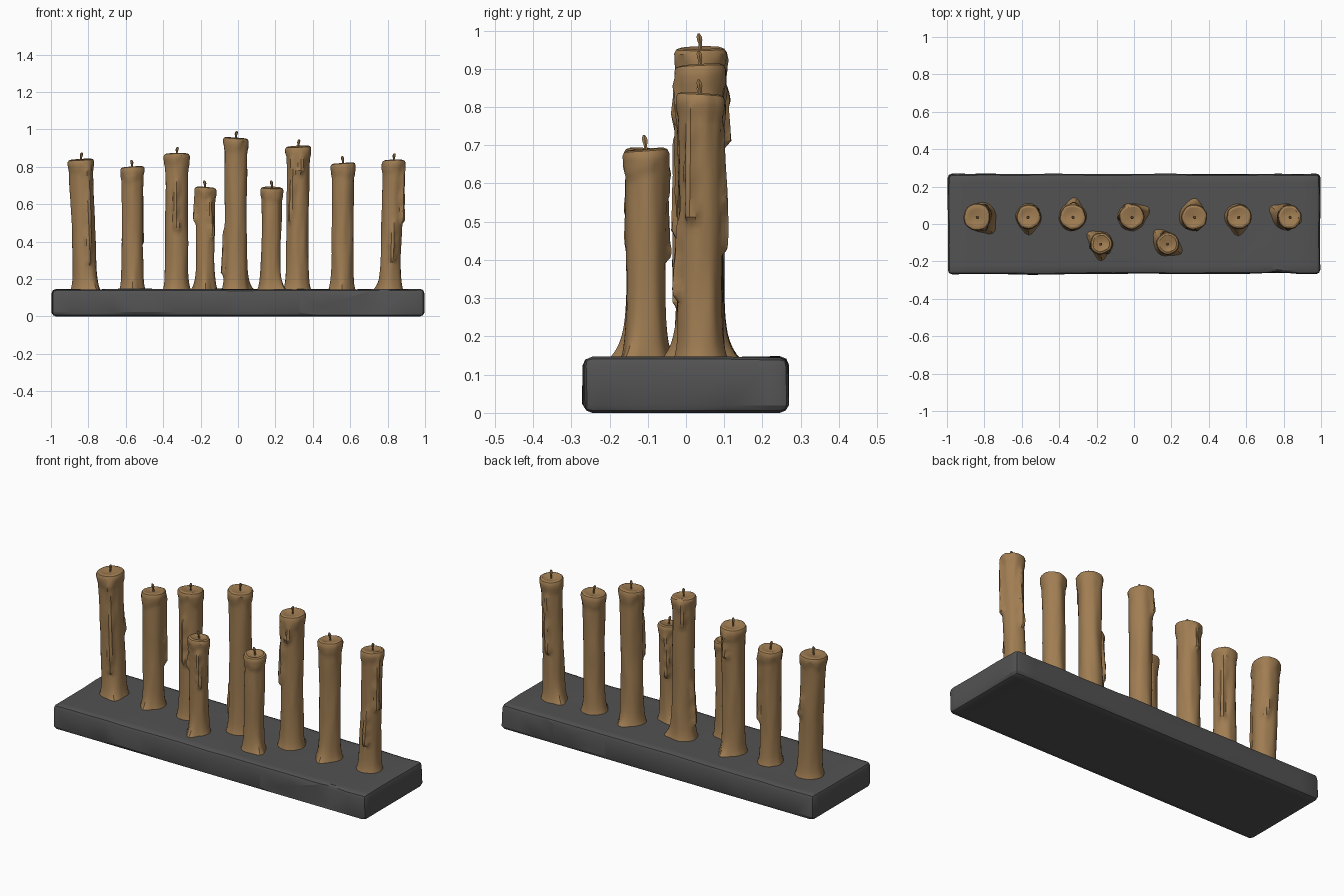
import bpy, bmesh, math
from mathutils import Vector, noise

if "Cube" in bpy.data.objects:
    bpy.data.objects.remove(bpy.data.objects["Cube"])

SIDES, RINGS, FLOOR = 32, 40, 0.135


def material(name, rgb):
    m = bpy.data.materials.new(name)
    m.diffuse_color = (*rgb, 1)
    m.use_nodes = True
    m.node_tree.nodes["Principled BSDF"].inputs["Base Color"].default_value = m.diffuse_color
    return m


WAX = material("tan_wax", (0.35, 0.205, 0.085))
STONE = material("dark_grey_stone", (0.085, 0.085, 0.087))


def finish(bm, name, mat, angle):
    bmesh.ops.recalc_face_normals(bm, faces=bm.faces)
    me = bpy.data.meshes.new(name)
    bm.to_mesh(me)
    bm.free()
    me.materials.append(mat)
    ob = bpy.data.objects.new(name, me)
    bpy.context.collection.objects.link(ob)
    bpy.ops.object.select_all(action='DESELECT')
    ob.select_set(True)
    bpy.context.view_layer.objects.active = ob
    bpy.ops.object.shade_smooth_by_angle(angle=math.radians(angle))


def skin(bm, rings):
    """Bridge a list of vertex rings and cap both ends."""
    loops = [[bm.verts.new(p) for p in r] for r in rings]
    n = len(loops[0])
    for a, b in zip(loops, loops[1:]):
        for i in range(n):
            j = (i + 1) % n
            bm.faces.new((a[i], a[j], b[j], b[i]))
    bm.faces.new(loops[0])
    bm.faces.new(loops[-1])


def smooth(t):
    t = max(0.0, min(1.0, t))
    return t * t * (3 - 2 * t)


def turn(a, degrees):
    """Signed angle from the given direction."""
    return (a - math.radians(degrees) + math.pi) % (2 * math.pi) - math.pi


# Stone slab: bevelled block, sliced and gently roughened
def slab():
    bm = bmesh.new()
    bmesh.ops.create_cube(bm, size=1)
    for v in bm.verts:
        v.co = Vector((v.co.x * 1.99, v.co.y * 0.535, v.co.z * 0.145 + 0.0725))
    bmesh.ops.bevel(bm, geom=bm.edges[:], offset=0.022, segments=2,
                    profile=0.5, affect='EDGES')
    cuts = [(Vector((x * 0.11, 0, 0)), Vector((1, 0, 0))) for x in range(-8, 9)]
    cuts += [(Vector((0, y * 0.11, 0)), Vector((0, 1, 0))) for y in range(-2, 3)]
    cuts.append((Vector((0.5, 0, 0.075)), Vector((-0.3, 0, 1))))
    for co, no in cuts:
        bmesh.ops.bisect_plane(bm, geom=bm.verts[:] + bm.edges[:] + bm.faces[:],
                               plane_co=co, plane_no=no)
    for v in bm.verts:
        c = v.co.copy()
        n = noise.noise_vector(c * 5)
        if c.z > 0.01:
            v.co += Vector((n.x * 0.005, n.y * 0.006, n.z * 0.006))
        # chipped patch low on the front face
        if c.y < -0.25 and 0.35 < c.x < 0.8 and 0.02 < c.z < 0.07 + 0.3 * (c.x - 0.5):
            v.co.y += 0.009
    bm.normal_update()
    bmesh.ops.triangulate(bm, faces=[f for f in bm.faces if f.normal.z > -0.9])
    finish(bm, "stone_base", STONE, 25)


# Candle: turned profile with wax runs raised along chosen directions
def candle(idx, x, lean, top, r, drips, feet):
    y = -0.105 if top < 0.7 else 0.038

    def radius(a, z, t):
        around = Vector((math.cos(a), math.sin(a), 0))
        rad = r * (1.04 - 0.06 * math.sin(math.pi * t))
        rad += 0.014 * math.exp(-(z - FLOOR) / 0.035)
        rad += 0.005 * noise.noise(around * 1.8 + Vector((0, 0, z * 5 + idx * 9)))
        # lumpy overflow below the rim
        low = 0.07 + 0.04 * noise.noise(around * 1.5 + Vector((0, 0, idx * 3.1)))
        rad += 0.006 * smooth((z - top + low) / 0.03)
        bump = 0
        for ang, z1, z0 in drips:
            f = (z1 - z) / (z1 - z0)
            w = 0.18 + 0.12 * math.sin(f * 9 + idx) ** 2
            lift = smooth((z1 + 0.03 - z) / 0.05) * smooth((z - z0 + 0.012) / 0.025)
            lift *= 0.6 + 0.4 * smooth(f)
            side = turn(a, ang + 6 * math.sin(f * 4 + idx))
            bump = max(bump, 0.018 * lift * math.exp(-(side / w) ** 4))
        for ang in feet:
            lobe = math.exp(-(turn(a, ang) / 0.4) ** 2)
            bump = max(bump, 0.035 * lobe * math.exp(-(z - FLOOR) / 0.05))
        return rad + bump

    def ring(z, t, inset=0.0, scale=1.0):
        pts = []
        for i in range(SIDES):
            a = 2 * math.pi * i / SIDES
            q = (radius(a, z, t) - inset) * scale
            pts.append((x + lean * t + q * math.cos(a), y + q * math.sin(a),
                        z + 0.004 * math.sin(a + idx) * smooth(t * 4 - 3)))
        return pts

    side_top = top - 0.014
    rings = [ring(FLOOR + (side_top - FLOOR) * k / RINGS, k / RINGS)
             for k in range(RINGS + 1)]
    # rounded rim and shallow melted pool
    rings += [ring(top - 0.004, 1, 0.005), ring(top, 1, 0.015),
              ring(top - 0.003, 1, 0, 0.55), ring(top - 0.008, 1, 0, 0.25)]
    bm = bmesh.new()
    skin(bm, rings)
    finish(bm, f"candle_{idx}", WAX, 32)

    # bent wick with a wider burnt tip
    bm = bmesh.new()
    hook = 0.005 if idx % 2 else -0.005
    wick = []
    for k in range(7):
        t = k / 6
        q = 0.005 + 0.004 * math.exp(-((t - 0.75) / 0.15) ** 2) - 0.002 * (k == 6)
        wick.append([(x + lean + hook * t * t + q * math.cos(i * math.pi / 3),
                      y - 0.005 * t * t + q * math.sin(i * math.pi / 3),
                      top - 0.014 + 0.051 * t) for i in range(6)])
    skin(bm, wick)
    finish(bm, f"wick_{idx}", WAX, 30)


# base x, lean, top height, radius, drips (direction, start z, end z), foot lobes
CANDLES = [
    (-0.815, -0.025, 0.84, 0.064, [(-62, 0.8, 0.28), (60, 0.6, 0.48)], [-55]),
    (-0.565, 0, 0.8, 0.057, [(42, 0.75, 0.38)], [-90]),
    (-0.328, 0, 0.87, 0.061, [(-90, 0.72, 0.46), (85, 0.84, 0.7)], [85]),
    (-0.175, 0, 0.69, 0.051, [(-55, 0.62, 0.42), (-165, 0.62, 0.5)], [140, -90]),
    (-0.012, 0, 0.955, 0.06, [(180, 0.46, 0.22), (115, 0.93, 0.8)], [25]),
    (0.172, 0.01, 0.69, 0.053, [(110, 0.62, 0.4)], [-30, 130]),
    (0.315, 0.007, 0.91, 0.06, [(-120, 0.85, 0.5), (-75, 0.86, 0.76)], [85]),
    (0.557, 0.005, 0.82, 0.058, [], [-90]),
    (0.812, 0.02, 0.835, 0.056, [(-25, 0.8, 0.5), (-80, 0.5, 0.3), (95, 0.75, 0.42)], [150]),
]

slab()
for number, spec in enumerate(CANDLES, 1):
    candle(number, *spec)
